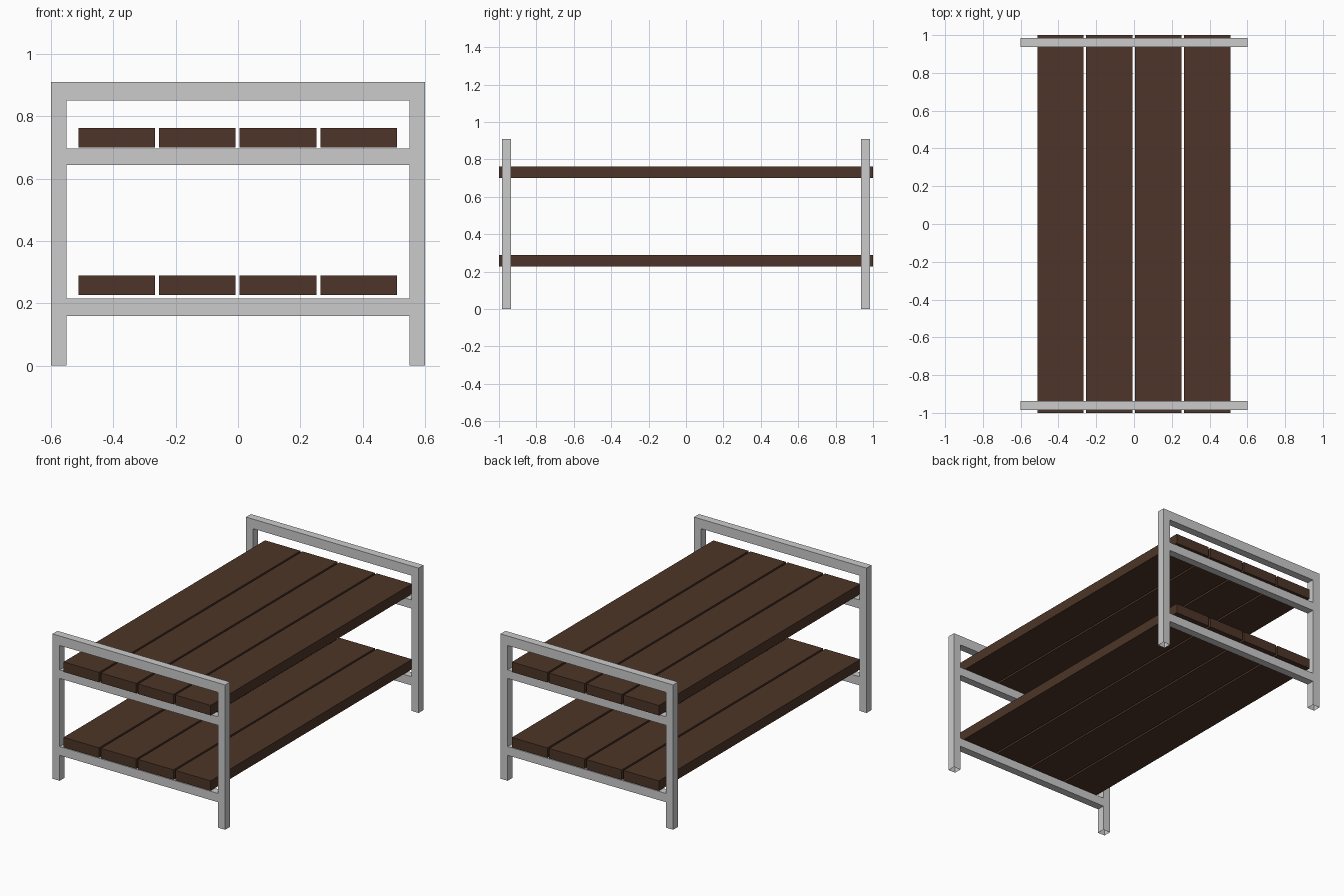
import bpy, bmesh

if "Cube" in bpy.data.objects:
    bpy.data.objects.remove(bpy.data.objects["Cube"])

wood = bpy.data.materials.new("dark_wood")
wood.diffuse_color = (0.075, 0.036, 0.021, 1)
wood.use_nodes = True
wood.node_tree.nodes["Principled BSDF"].inputs["Base Color"].default_value = wood.diffuse_color


def new_object(name, bm, material=None):
    mesh = bpy.data.meshes.new(name)
    bm.to_mesh(mesh)
    bm.free()
    obj = bpy.data.objects.new(name, mesh)
    if material:
        mesh.materials.append(material)
    bpy.context.collection.objects.link(obj)
    return obj


def box(name, lo, hi, material=None):
    bm = bmesh.new()
    bmesh.ops.create_cube(bm, size=1)
    for v in bm.verts:
        v.co = [(a + b) / 2 + c * (b - a) for a, b, c in zip(lo, hi, v.co)]
    return new_object(name, bm, material)


def arch(name, y0, y1):
    # square-tube arch: inverted U profile extruded in y, open at the feet
    pts = [(-0.6, 0), (-0.6, 0.91), (0.6, 0.91), (0.6, 0),
           (0.55, 0), (0.55, 0.85), (-0.55, 0.85), (-0.55, 0)]
    bm = bmesh.new()
    face = bm.faces.new([bm.verts.new((x, y0, z)) for x, z in pts])
    ext = bmesh.ops.extrude_face_region(bm, geom=[face], use_keep_orig=True)
    for v in ext["geom"]:
        if isinstance(v, bmesh.types.BMVert):
            v.co.y = y1
    bmesh.ops.recalc_face_normals(bm, faces=bm.faces)
    feet = [f for f in bm.faces if all(v.co.z < 1e-5 for v in f.verts)]
    bmesh.ops.delete(bm, geom=feet, context="FACES_ONLY")
    return new_object(name, bm)


# end frames with two shelf rails each
for side, y0, y1 in (("front", -0.985, -0.936), ("back", 0.936, 0.985)):
    arch(side + "_frame", y0, y1)
    for level, z0, z1 in (("lower", 0.16, 0.215), ("upper", 0.643, 0.697)):
        box(f"{side}_{level}_rail", (-0.55, y0, z0), (0.55, y1, z1))

# four planks per shelf
for level, z0, z1 in (("lower", 0.227, 0.289), ("upper", 0.70, 0.763)):
    for i in range(4):
        x = (i - 1.5) * 0.2587 - 0.001
        box(f"{level}_plank_{i + 1}", (x - 0.123, -1, z0), (x + 0.123, 1, z1), wood)
